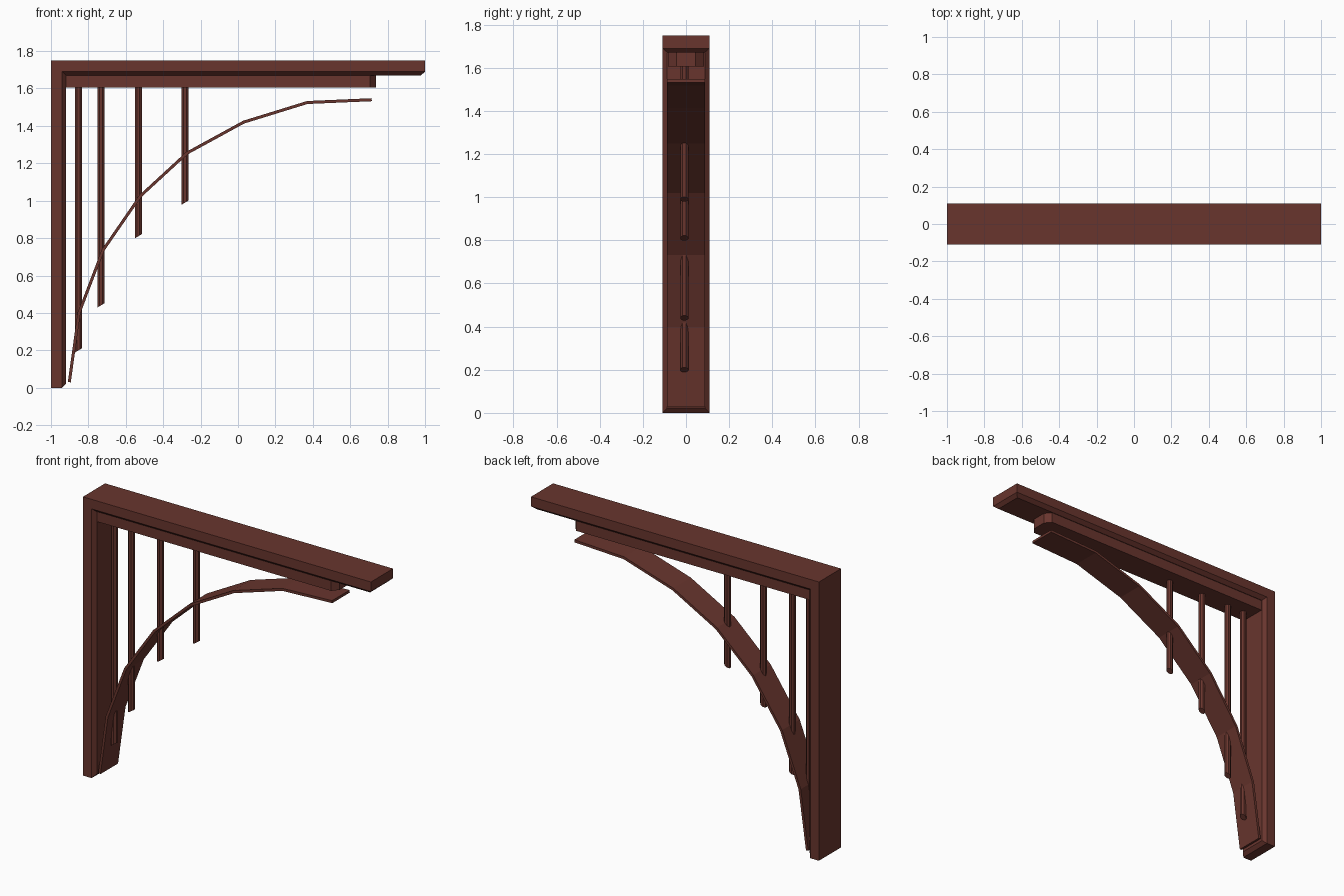
import bpy, bmesh, math
from mathutils import Vector

if "Cube" in bpy.data.objects:
    bpy.data.objects.remove(bpy.data.objects["Cube"])

wood = bpy.data.materials.new("dark_red_wood")
wood.diffuse_color = (0.140, 0.036, 0.027, 1)
wood.use_nodes = True
wood.node_tree.nodes["Principled BSDF"].inputs["Base Color"].default_value = wood.diffuse_color


def finish(bm, name):
    bmesh.ops.recalc_face_normals(bm, faces=bm.faces)
    me = bpy.data.meshes.new(name)
    bm.to_mesh(me)
    bm.free()
    me.materials.append(wood)
    ob = bpy.data.objects.new(name, me)
    bpy.context.collection.objects.link(ob)
    return ob


def loft(name, rings):
    """Closed solid through equal-sized rings of points, capped at both ends."""
    bm = bmesh.new()
    vs = [[bm.verts.new(p) for p in r] for r in rings]
    n = len(vs[0])
    for a, b in zip(vs, vs[1:]):
        for i in range(n):
            j = (i + 1) % n
            bm.faces.new((a[i], a[j], b[j], b[i]))
    bm.faces.new(vs[0])
    bm.faces.new(vs[-1])
    return finish(bm, name)


# L-shaped frame: full-width outer layer and chamfered inner edge
def frame_ring(t, e, hw):
    """Ring of the frame at depth t from the outer faces, ends pulled in by e."""
    x, z = -1 + t, 1.75 - t
    return [(x, -hw, e), (x, -hw, z), (1 - e, -hw, z),
            (1 - e, hw, z), (x, hw, z), (x, hw, e)]


bm = bmesh.new()
rings = [[bm.verts.new(p) for p in frame_ring(t, e, w)]
         for t, e, w in ((0, 0, 0.11), (0.06, 0, 0.11), (0.08, 0.022, 0.087))]
for a, b in zip(rings, rings[1:]):
    for i in range(6):
        j = (i + 1) % 6
        bm.faces.new((a[i], a[j], b[j], b[i]))
for r in (rings[0], rings[-1]):
    bm.faces.new((r[0], r[1], r[4], r[5]))
    bm.faces.new((r[1], r[2], r[3], r[4]))
finish(bm, "wall_post_and_top_beam")

# Lower rail under the beam, with clipped corners in plan
plan = [(-0.92, -0.083), (0.705, -0.083), (0.737, -0.045),
        (0.737, 0.045), (0.705, 0.083), (-0.92, 0.083)]
loft("lower_rail", [[(x, y, z) for x, y in plan] for z in (1.605, 1.675)])

# Thin curved brace made of flat segments
path = [Vector(p) for p in ((-0.902, 0.03), (-0.85, 0.40), (-0.722, 0.735),
        (-0.522, 1.025), (-0.272, 1.255), (0.03, 1.42), (0.37, 1.525),
        (0.715, 1.54))]
rings = []
for i, p in enumerate(path):
    d = (path[min(i + 1, 7)] - path[max(i - 1, 0)]).normalized()
    n = Vector((-d.y, d.x)) * 0.008
    a, b = p + n, p - n
    rings.append([(a.x, -0.087, a.y), (a.x, 0.087, a.y),
                  (b.x, 0.087, b.y), (b.x, -0.087, b.y)])
loft("curved_brace", rings)

# Hanging rods, octagonal with slanted lower ends
for k, (x, z) in enumerate(((-0.853, 0.20), (-0.733, 0.44),
                            (-0.533, 0.81), (-0.283, 0.99))):
    c = [(0.02 * math.cos(math.radians(22.5 + 45 * i)),
          0.02 * math.sin(math.radians(22.5 + 45 * i))) for i in range(8)]
    loft("hanging_rod_%d" % (k + 1),
         [[(x + u, v - 0.008, z + 0.6 * u) for u, v in c],
          [(x + u, v - 0.008, 1.62) for u, v in c]])
